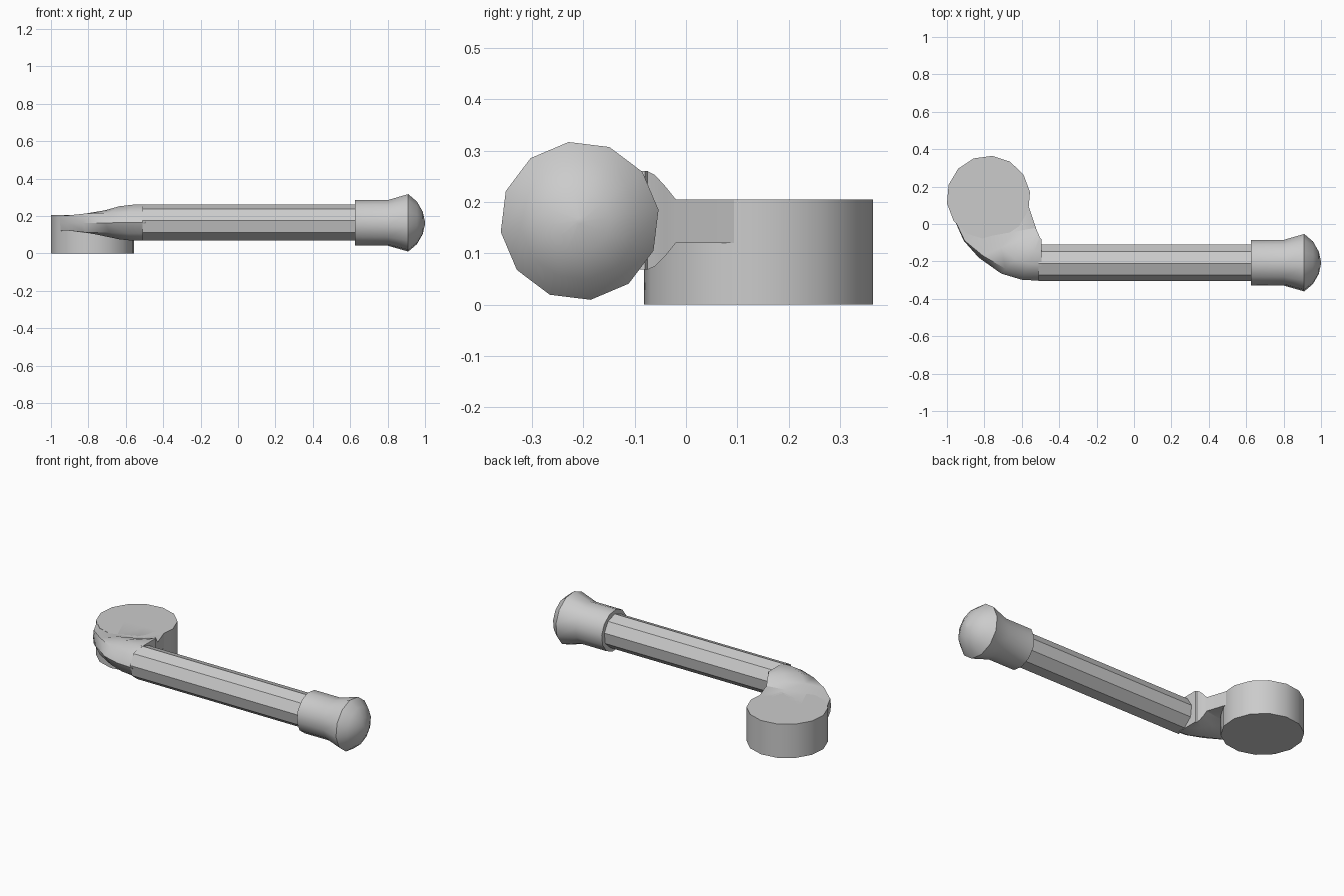
import bpy, bmesh
from math import cos, sin, radians, tau
from mathutils import Vector

cube = bpy.data.objects.get("Cube")
if cube:
    bpy.data.objects.remove(cube, do_unlink=True)

metal = bpy.data.materials.new("satin grey metal")
metal.use_nodes = True
GREY = (0.6, 0.6, 0.6, 1)
metal.diffuse_color = GREY
metal.node_tree.nodes["Principled BSDF"].inputs["Base Color"].default_value = GREY


def loft(name, rings, smooth=35):
    """Skin a list of equal-length point rings and cap both ends."""
    bm = bmesh.new()
    loops = [[bm.verts.new(p) for p in ring] for ring in rings]
    n = len(loops[0])
    for a, b in zip(loops, loops[1:]):
        for i in range(n):
            j = (i + 1) % n
            bm.faces.new((a[i], a[j], b[j], b[i]))
    bm.faces.new(loops[0][::-1])
    bm.faces.new(loops[-1])
    bmesh.ops.remove_doubles(bm, verts=bm.verts, dist=0.0005)
    bmesh.ops.recalc_face_normals(bm, faces=bm.faces)
    mesh = bpy.data.meshes.new(name)
    bm.to_mesh(mesh)
    bm.free()
    mesh.materials.append(metal)
    obj = bpy.data.objects.new(name, mesh)
    bpy.context.collection.objects.link(obj)
    bpy.ops.object.select_all(action='DESELECT')
    obj.select_set(True)
    bpy.context.view_layer.objects.active = obj
    bpy.ops.object.shade_smooth_by_angle(angle=radians(smooth))
    return obj


AXIS_Y, AXIS_Z = -0.207, 0.163


def ring_x(x, r, sides, turn):
    """Ring around the lever axis, which runs along x."""
    angles = [radians(turn) + tau * i / sides for i in range(sides)]
    return [(x, AXIS_Y - r * cos(a), AXIS_Z + r * sin(a)) for a in angles]


def ring_z(z, r, sides, turn):
    angles = [radians(turn) + tau * i / sides for i in range(sides)]
    return [(-0.778 + r * cos(a), 0.141 + r * sin(a), z) for a in angles]


# Round wall mount
loft("mount", [ring_z(z, 0.224, 14, 85) for z in (0, 0.205)])

# Straight nine-sided lever bar
loft("lever_bar", [ring_x(x, 0.099, 9, 8) for x in (-0.51, 0.64)])

# Flared end knob with a shallow dome
knob_profile = [(0.625, 0.09), (0.625, 0.123), (0.8, 0.123), (0.91, 0.155),
                (0.957, 0.115), (0.988, 0.06), (1.0, 0.006)]
loft("end_knob", [ring_x(x, r, 12, -8) for x, r in knob_profile])

# Curved neck: square on the inner side, rounding off on the outer side
section = [(0, 1), (0.3, 1), (0.62, 1), (0.88, 0.8), (1, 0.5),
           (0.88, 0.2), (0.62, 0), (0.3, 0), (0, 0)]
# inner point, outer point, bottom, top at inner side, top at outer side, roundness
stations = [
    ((-0.565, 0.10), (-0.995, 0.10), 0.12, 0.205, 0.0),
    ((-0.525, -0.02), (-0.91, -0.09), 0.12, 0.205, 0.1),
    ((-0.517, -0.04), (-0.83, -0.18), 0.095, 0.23, 0.6),
    ((-0.508, -0.06), (-0.71, -0.265), 0.075, 0.252, 1.0),
    ((-0.503, -0.075), (-0.60, -0.298), 0.068, 0.26, 1.0),
    ((-0.495, -0.08), (-0.495, -0.304), 0.068, 0.26, 1.0),
]
neck_rings = []
for inner, outer, low, high, rounded in stations:
    ring = []
    for s, h in section:
        square = 0.5 if h == 0.5 else float(h > 0.5)
        h = square + (h - square) * rounded
        s = s + (1 - s) * (1 - rounded) * (s > 0.8)
        p = Vector(inner).lerp(Vector(outer), s)
        ring.append((p.x, p.y, low + (high - low) * h))
    neck_rings.append(ring)
loft("neck", neck_rings)
